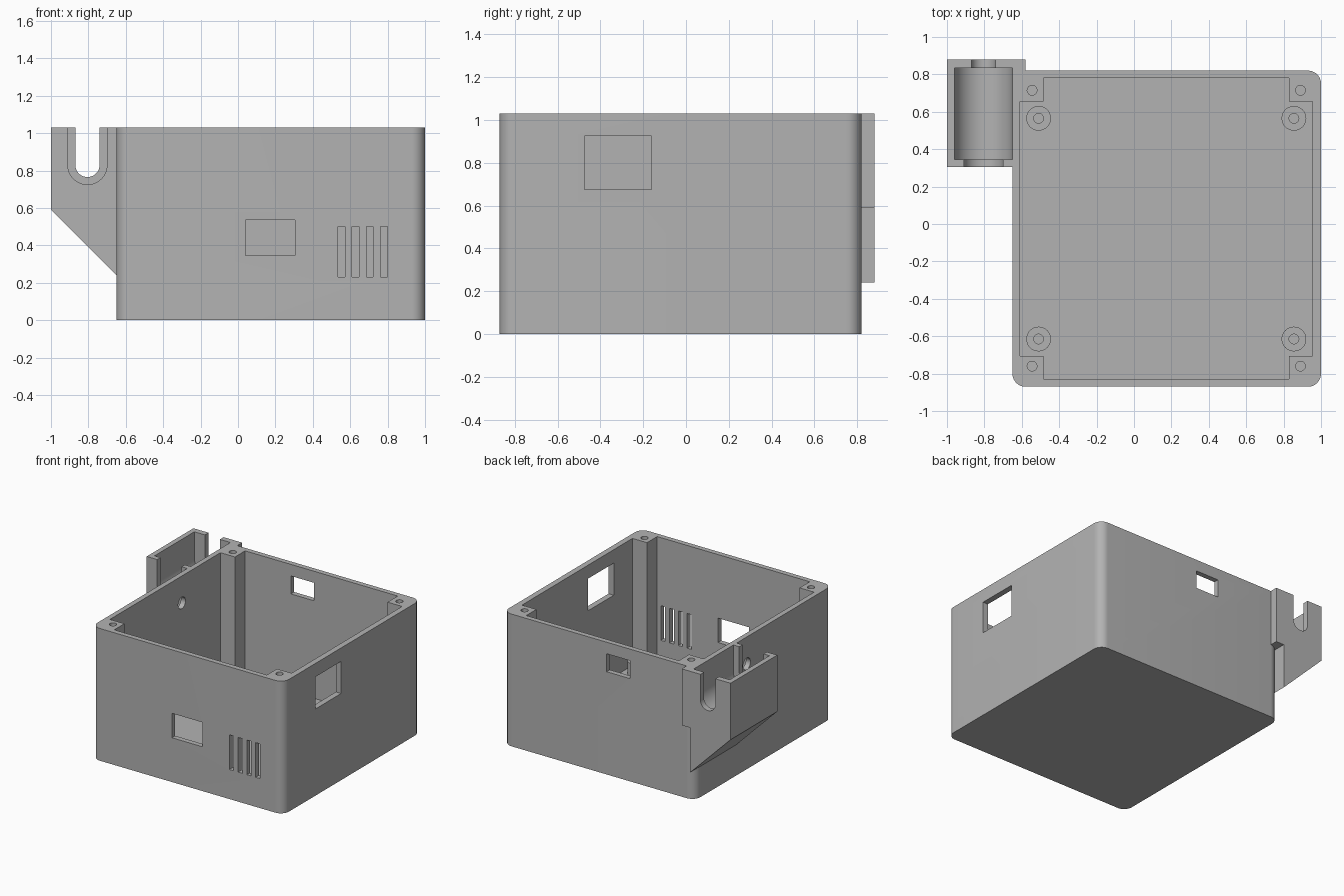
import bpy, bmesh, math
from mathutils import Vector

old = bpy.data.objects.get("Cube")
if old:
    bpy.data.objects.remove(old, do_unlink=True)

grey = bpy.data.materials.new("plain grey")
grey.use_nodes = True
COLOUR = (0.45, 0.45, 0.45, 1)
grey.diffuse_color = COLOUR
grey.node_tree.nodes["Principled BSDF"].inputs["Base Color"].default_value = COLOUR

# Overall sizes
TOP, FLOOR = 1.03, 0.04
LEFT, RIGHT, FRONT, BACK = -0.65, 1.0, -0.87, 0.82
AXES = {"x": lambda a, b, d: (d, a, b),
        "y": lambda a, b, d: (a, d, b),
        "z": lambda a, b, d: (a, b, d)}


def prism(bm, outline, axis, lo, hi):
    """Extrude a flat outline along one axis."""
    place = AXES[axis]
    face = bm.faces.new([bm.verts.new(place(a, b, lo)) for a, b in outline])
    out = bmesh.ops.extrude_face_region(bm, geom=[face])
    verts = [v for v in out["geom"] if isinstance(v, bmesh.types.BMVert)]
    bmesh.ops.translate(bm, verts=verts, vec=Vector(place(0, 0, hi - lo)))


def rect(a0, a1, b0, b1):
    return [(a0, b0), (a1, b0), (a1, b1), (a0, b1)]


def arc(cx, cy, r, start, end, n):
    angles = [math.radians(start + (end - start) * i / n) for i in range(n + 1)]
    return [(cx + r * math.cos(t), cy + r * math.sin(t)) for t in angles]


def circle(cx, cy, r, n=32):
    return arc(cx, cy, r, 0, 360, n)[:-1]


def make(name, parts):
    """Build an object from (outline, axis, low, high) prisms."""
    bm = bmesh.new()
    for part in parts:
        prism(bm, *part)
    bmesh.ops.recalc_face_normals(bm, faces=bm.faces)
    mesh = bpy.data.meshes.new(name)
    bm.to_mesh(mesh)
    bm.free()
    mesh.materials.append(grey)
    obj = bpy.data.objects.new(name, mesh)
    bpy.context.collection.objects.link(obj)
    return obj


def cut(obj, *groups):
    """Carve each group of prisms out of the object, then drop the cutters."""
    cutters = []
    for parts in groups:
        cutter = make("cutter", parts)
        cutter.hide_render = True
        mod = obj.modifiers.new("cut", "BOOLEAN")
        mod.operation, mod.solver, mod.object = "DIFFERENCE", "EXACT", cutter
        cutters.append(cutter)
    graph = bpy.context.evaluated_depsgraph_get()
    result = bpy.data.meshes.new_from_object(obj.evaluated_get(graph))
    obj.modifiers.clear()
    obj.data = result
    for cutter in cutters:
        bpy.data.objects.remove(cutter, do_unlink=True)


# Case: rounded outer block
R = 0.07
outline = []
for x, y, a in ((RIGHT - R, BACK - R, 0), (LEFT + R, BACK - R, 90),
                (LEFT + R, FRONT + R, 180), (RIGHT - R, FRONT + R, 270)):
    outline += arc(x, y, R, a, a + 90, 10)
case = make("case", [(outline, "z", 0, TOP)])

# Cavity leaves a square screw post in every corner
x0, x1, y0, y1, p = -0.61, 0.955, -0.83, 0.78, 0.125
cavity = [(x0 + p, y0), (x1 - p, y0), (x1 - p, y0 + p), (x1, y0 + p),
          (x1, y1 - p), (x1 - p, y1 - p), (x1 - p, y1), (x0 + p, y1),
          (x0 + p, y1 - p), (x0, y1 - p), (x0, y0 + p), (x0 + p, y0 + p)]

# Openings in the walls and screw holes in the posts
openings = [(rect(0.04, 0.305, 0.345, 0.535), "y", FRONT - 0.1, -0.78),
            (rect(-0.09, 0.11, 0.80, 0.94), "y", 0.74, BACK + 0.1),
            (rect(-0.475, -0.16, 0.675, 0.925), "x", 0.9, RIGHT + 0.1),
            (circle(0.18, 0.82, 0.045), "x", LEFT - 0.1, -0.55)]
for i in range(4):
    x = 0.535 + 0.0755 * i
    openings.append((rect(x, x + 0.037, 0.23, 0.50), "y", FRONT - 0.1, -0.78))
for x in (-0.545, 0.89):
    for y in (-0.76, 0.715):
        openings.append((circle(x, y, 0.026), "z", TOP - 0.3, TOP + 0.1))
cut(case, [(cavity, "z", FLOOR, TOP + 0.1)], openings)

# Standoffs on the floor
objects = [case]
for x in (-0.51, 0.855):
    for y in (-0.615, 0.565):
        post = make("standoff", [(circle(x, y, 0.066), "z", FLOOR - 0.01, 0.14)])
        cut(post, [(circle(x, y, 0.026), "z", FLOOR, 0.3)])
        objects.append(post)


# Side holder: sloped block with a round-bottomed pocket and end slots
def slot(r):
    cx, cz = -0.805, 0.83
    return arc(cx, cz, r, 180, 360, 24) + [(cx + r, TOP + 0.1), (cx - r, TOP + 0.1)]


holder = make("side_holder", [([(-1, TOP), (-1, 0.59), (LEFT, 0.24), (LEFT, TOP)],
                               "y", 0.305, 0.88)])
cut(holder, [(slot(0.156), "y", 0.345, 0.835)],
    [(slot(0.105), "y", 0.2, 0.4)], [(slot(0.065), "y", 0.8, 0.95)])

# Tab that ties the holder to the back of the case
tab = make("holder_tab", [(rect(LEFT, -0.58, 0.75, 0.88), "z", 0.59, TOP)])
objects += [holder, tab]

# Smooth the round parts, keep edges sharp
bpy.ops.object.select_all(action="DESELECT")
for obj in objects:
    obj.select_set(True)
bpy.context.view_layer.objects.active = case
bpy.ops.object.shade_smooth_by_angle(angle=math.radians(30))
